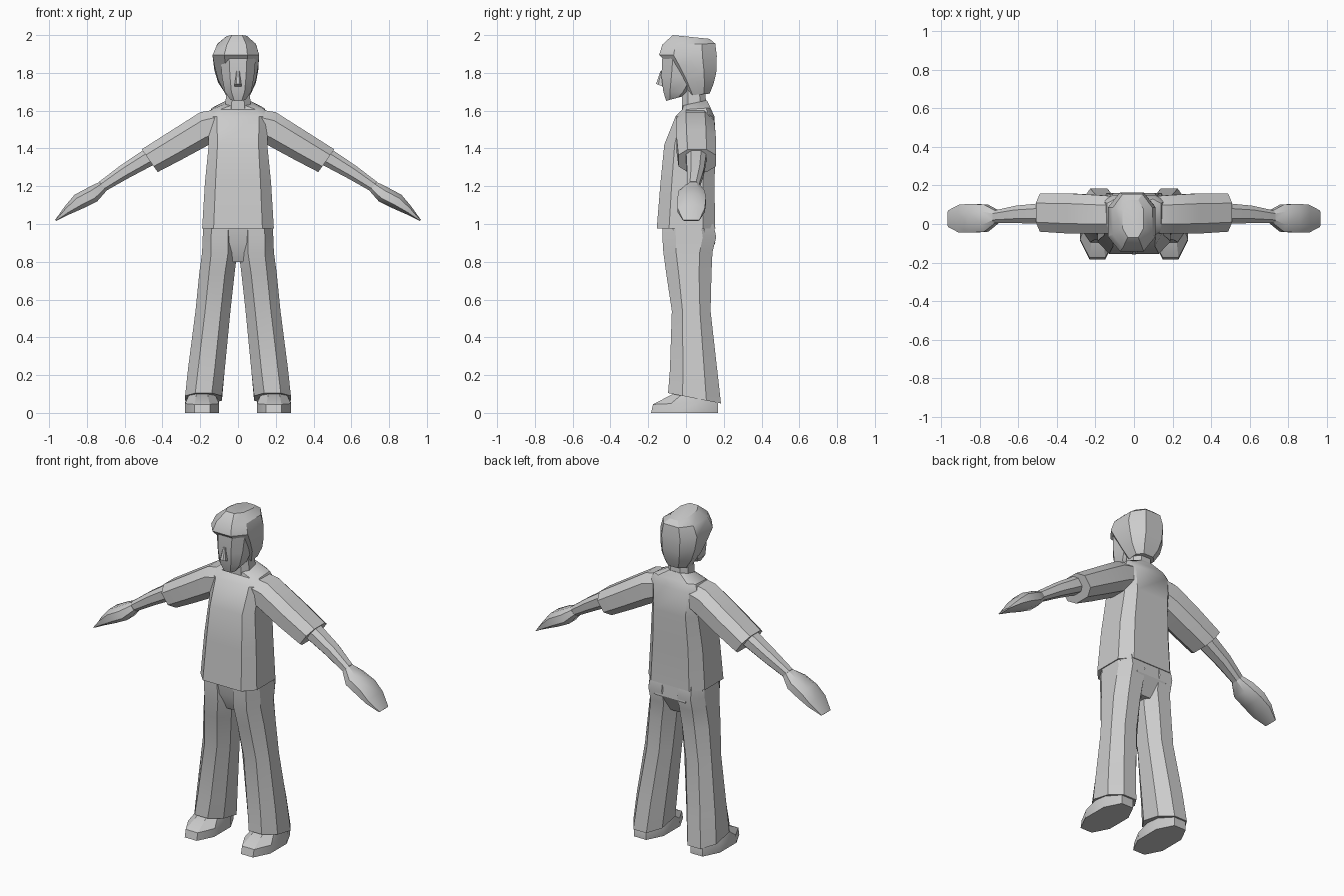
import bpy, bmesh, math
from mathutils import Vector

if "Cube" in bpy.data.objects:
    bpy.data.objects.remove(bpy.data.objects["Cube"])

grey = bpy.data.materials.new("plain grey")
grey.diffuse_color = (0.6, 0.6, 0.6, 1)
grey.use_nodes = True
grey.node_tree.nodes["Principled BSDF"].inputs["Base Color"].default_value = grey.diffuse_color


def octagon(ka, kb):
    """Square with cut corners; ka and kb are the half-lengths of the flats."""
    return [(1, -kb), (1, kb), (ka, 1), (-ka, 1), (-1, kb), (-1, -kb), (-ka, -1), (ka, -1)]


def level(x0, x1, y0, y1, zf, zb=None, k=0.5, ky=None):
    """Cross-section for upright parts, sloping from front height zf to back height zb."""
    zb = zf if zb is None else zb
    return [Vector(((x0 + x1) / 2 + a * (x1 - x0) / 2,
                    (y0 + y1) / 2 + b * (y1 - y0) / 2,
                    (zf + zb) / 2 + b * (zb - zf) / 2)) for a, b in octagon(k, ky or k)]


def slant(top, bottom, y0, y1, k=0.5):
    """Cross-section for arms, from a top (x, z) point to a bottom (x, z) point."""
    (xt, zt), (xb, zb) = top, bottom
    return [Vector(((xt + xb) / 2 + a * (xt - xb) / 2,
                    (y0 + y1) / 2 + b * (y1 - y0) / 2,
                    (zt + zb) / 2 + a * (zt - zb) / 2)) for a, b in octagon(k, k)]


def loft(name, rings, angle=32, sides=(1,)):
    """Skin a chain of cross-sections; sides (1, -1) also builds the mirrored part."""
    for s in sides:
        bm = bmesh.new()
        loops = [[bm.verts.new((p.x * s, p.y, p.z)) for p in r] for r in rings]
        for lo, hi in zip(loops, loops[1:]):
            n = len(lo)
            for i in range(n):
                j = (i + 1) % n
                bm.faces.new((lo[i], lo[j], hi[j], hi[i]))
        bm.faces.new(loops[0])
        bm.faces.new(loops[-1])
        bmesh.ops.recalc_face_normals(bm, faces=bm.faces)
        part = name if len(sides) == 1 else ("left_" if s > 0 else "right_") + name
        mesh = bpy.data.meshes.new(part)
        bm.to_mesh(mesh)
        bm.free()
        mesh.materials.append(grey)
        ob = bpy.data.objects.new(part, mesh)
        bpy.context.collection.objects.link(ob)
        bpy.ops.object.select_all(action='DESELECT')
        ob.select_set(True)
        bpy.context.view_layer.objects.active = ob
        bpy.ops.object.shade_smooth_by_angle(angle=math.radians(angle))


PAIR = (1, -1)

# Shirt body
loft("shirt", [
    level(-.19, .19, -.155, .155, .975, k=.68, ky=.58),
    level(-.175, .175, -.135, .15, 1.22, k=.68, ky=.58),
    level(-.155, .155, -.115, .16, 1.42, k=.7, ky=.6),
    level(-.16, .16, -.055, .15, 1.57, k=.7),
    level(-.14, .14, -.02, .13, 1.605, 1.615, k=.7),
    level(-.072, .072, -.015, .11, 1.628, 1.655),
])

# Sleeves
loft("sleeve", [
    slant((.12, 1.605), (.12, 1.44), -.05, .145),
    slant((.2, 1.592), (.162, 1.415), -.05, .15),
    slant((.345, 1.50), (.30, 1.34), -.05, .158),
    slant((.51, 1.395), (.425, 1.275), -.04, .158),
], sides=PAIR)

# Bare forearms and flat pointed hands
loft("arm", [
    slant((.47, 1.412), (.43, 1.322), 0, .11),
    slant((.625, 1.308), (.585, 1.24), .005, .095),
    slant((.735, 1.224), (.70, 1.175), .005, .07),
], sides=PAIR)
loft("hand", [
    slant((.735, 1.222), (.695, 1.177), .002, .072),
    slant((.79, 1.195), (.745, 1.12), -.04, .10),
    slant((.865, 1.155), (.815, 1.085), -.045, .105),
    slant((.915, 1.096), (.89, 1.052), -.045, .10),
    slant((.968, 1.022), (.962, 1.016), -.015, .07),
], sides=PAIR)

# Trouser seat and legs
loft("trouser_seat", [
    level(-.06, .06, -.07, .10, .80),
    level(-.175, .175, -.115, .155, .90, k=.6),
    level(-.18, .18, -.125, .148, 1.0, k=.6),
])
loft("trouser_leg", [
    level(.085, .28, -.095, .185, .105, .05, k=.45),
    level(.07, .265, -.085, .165, .23, k=.45),
    level(.04, .225, -.075, .13, .54, k=.45),
    level(.018, .205, -.105, .135, .74, k=.45),
    level(.004, .19, -.12, .14, .85, k=.48),
    level(.008, .187, -.125, .16, .93),
    level(.012, .182, -.125, .145, 1.0),
], sides=PAIR)

# Shoes, wedge shaped towards the toe
loft("shoe", [
    level(.10, .28, -.185, .17, 0, k=.45),
    level(.10, .28, -.175, .17, .045, .06, k=.45),
    level(.125, .255, -.07, .14, .10, .12, k=.45),
], sides=PAIR)

# Neck
loft("neck", [
    level(-.07, .07, -.02, .11, 1.60),
    level(-.06, .06, -.02, .10, 1.72),
])

# Face, tapering to the chin
loft("face", [
    level(-.04, .04, -.105, -.02, 1.652, 1.675),
    level(-.07, .07, -.12, .02, 1.70),
    level(-.085, .085, -.13, .08, 1.78),
    level(-.095, .095, -.125, .10, 1.89),
])

# Nose
loft("nose", [
    level(-.018, .018, -.158, -.115, 1.742, 1.725),
    level(-.008, .008, -.135, -.115, 1.81),
])

# Hair, sweeping up from the nape to a side-parted fringe
loft("hair", [
    level(-.065, .065, .005, .125, 1.68, 1.69),
    level(-.105, .095, -.045, .145, 1.77, 1.74),
    level(-.125, .107, -.10, .16, 1.85, 1.80),
    level(-.135, .112, -.142, .163, 1.895, 1.89),
    level(-.11, .095, -.125, .155, 1.95, 1.955),
    level(-.06, .05, -.07, .125, 2.0, 1.98),
])
